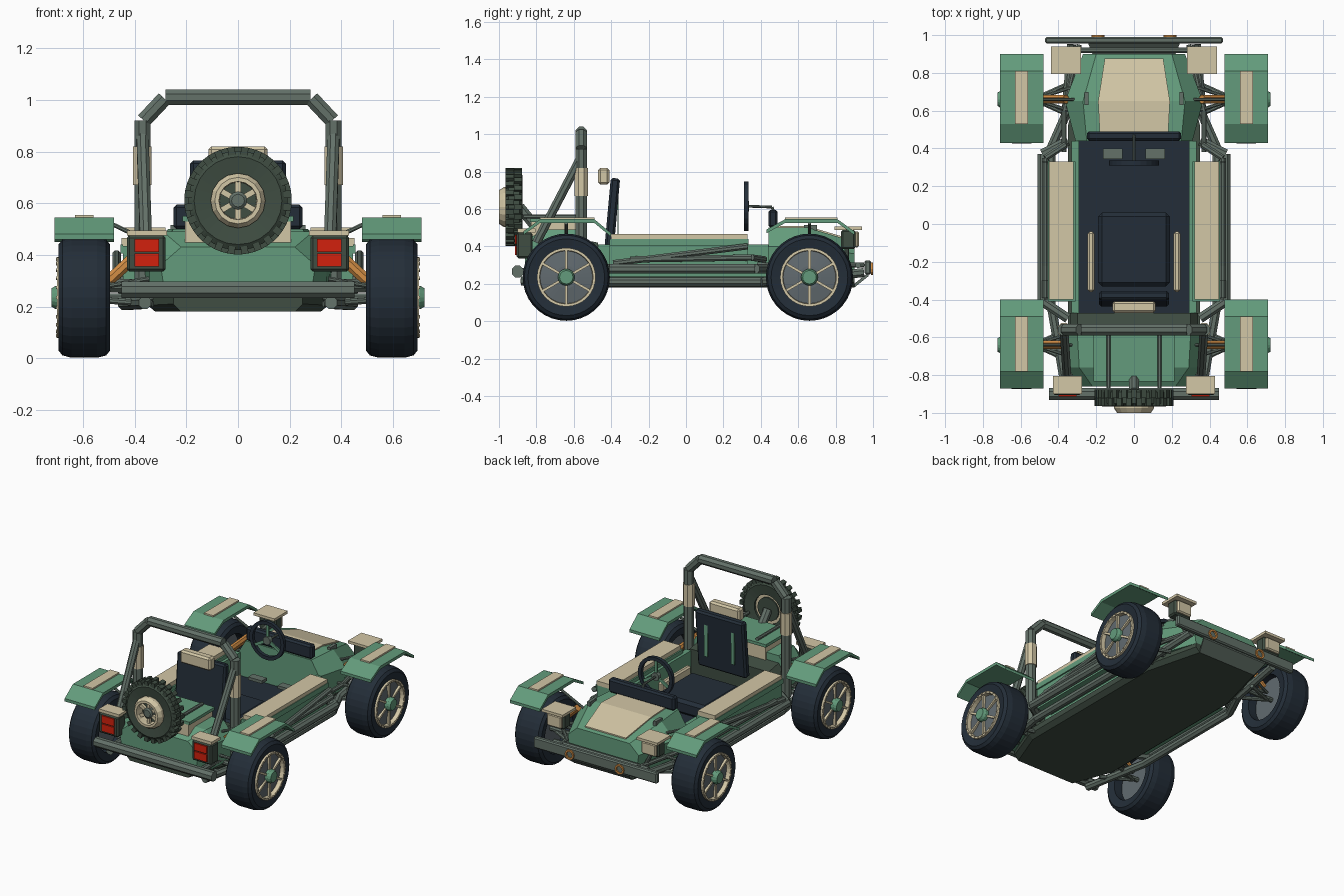
import bpy, bmesh
from math import pi, sin, cos
from mathutils import Matrix, Vector

cube = bpy.data.objects.get("Cube")
if cube:
    bpy.data.objects.remove(cube, do_unlink=True)


def material(name, r, g, b):
    m = bpy.data.materials.new(name)
    m.use_nodes = True
    m.diffuse_color = (r, g, b, 1)
    m.node_tree.nodes["Principled BSDF"].inputs["Base Color"].default_value = (r, g, b, 1)
    return m


GREEN = material("sage green", .125, .33, .2)
BEIGE = material("sand beige", .65, .57, .38)
STEEL = material("steel grey", .125, .165, .14)
NAVY = material("dark navy", .017, .027, .04)
DARK = material("dark green rubber", .05, .075, .055)
RED = material("lamp red", .65, .015, .004)
ORANGE = material("copper orange", .65, .27, .06)
RIM = material("rim grey", .12, .145, .16)


def finish(name, bm, mat, matrix=None):
    if matrix:
        bm.transform(matrix)
    bmesh.ops.recalc_face_normals(bm, faces=bm.faces)
    me = bpy.data.meshes.new(name)
    bm.to_mesh(me)
    bm.free()
    me.materials.append(mat)
    ob = bpy.data.objects.new(name, me)
    bpy.context.collection.objects.link(ob)
    return ob


def box(name, mat, x, y, z, bevel=0, tilt=0):
    """Box from three (low, high) ranges, tilted about its x axis."""
    bm = bmesh.new()
    bmesh.ops.create_cube(bm, size=1)
    bm.transform(Matrix.Diagonal((x[1] - x[0], y[1] - y[0], z[1] - z[0], 1)))
    if bevel:
        bmesh.ops.bevel(bm, geom=bm.edges[:], offset=bevel, segments=1, affect='EDGES')
    mid = Vector((sum(x) / 2, sum(y) / 2, sum(z) / 2))
    return finish(name, bm, mat, Matrix.Translation(mid) @ Matrix.Rotation(tilt, 4, 'X'))


def pair(name, mat, x, y, z, bevel=0):
    for side, s in (("left", 1), ("right", -1)):
        box(side + "_" + name, mat, sorted((s * x[0], s * x[1])), y, z, bevel)


def tube(name, mat, r, *pts, sides=8):
    """Straight welded tube segments through the points."""
    bm = bmesh.new()
    for a, b in zip(pts, pts[1:]):
        a, b = Vector(a), Vector(b)
        rot = (b - a).to_track_quat('Z', 'Y').to_matrix().to_4x4()
        bmesh.ops.create_cone(bm, cap_ends=True, segments=sides, radius1=r, radius2=r,
                              depth=(b - a).length,
                              matrix=Matrix.Translation((a + b) / 2) @ rot @ Matrix.Rotation(pi / sides, 4, 'Z'))
    return finish(name, bm, mat)


def tube_pair(name, mat, r, *pts, sides=8):
    for side, s in (("left", 1), ("right", -1)):
        tube(side + "_" + name, mat, r, *[(s * p[0], p[1], p[2]) for p in pts], sides=sides)


def lathe(name, mat, profile, matrix, segs=32, closed=False):
    """Spin (radius, offset) points about the local x axis."""
    bm = bmesh.new()
    rings = [[bm.verts.new((o, r * cos(2 * pi * i / segs), r * sin(2 * pi * i / segs)))
              for i in range(segs)] for r, o in profile]
    steps = list(zip(rings, rings[1:])) + ([(rings[-1], rings[0])] if closed else [])
    for a, b in steps:
        for i in range(segs):
            j = (i + 1) % segs
            bm.faces.new((a[i], a[j], b[j], b[i]))
    if not closed:
        bm.faces.new(rings[0])
        bm.faces.new(rings[-1])
    return finish(name, bm, mat, matrix)


def spread(name, mat, n, size, r, off, matrix, phase=0):
    """Small boxes arranged in a circle about the local x axis."""
    bm = bmesh.new()
    for i in range(n):
        bmesh.ops.create_cube(bm, size=1, matrix=Matrix.Rotation(2 * pi * (i + phase) / n, 4, 'X')
                              @ Matrix.Translation((off, 0, r)) @ Matrix.Diagonal((*size, 1)))
    return finish(name, bm, mat, matrix)


def loft(name, mat, sections):
    """Hull of hexagonal sections: y, (half width, z) at the base, waist and top."""
    bm = bmesh.new()
    rings = []
    for y, *lv in sections:
        pts = [(w, z) for w, z in lv] + [(-w, z) for w, z in reversed(lv)]
        rings.append([bm.verts.new((x, y, z)) for x, z in pts])
    for a, b in zip(rings, rings[1:]):
        for i in range(len(a)):
            j = (i + 1) % len(a)
            bm.faces.new((a[i], a[j], b[j], b[i]))
    bm.faces.new(rings[0])
    bm.faces.new(rings[-1])
    return finish(name, bm, mat)


def sheet(name, mat, rows, thick):
    """Thickened strip along y from rows of (low x, high x, y, z)."""
    bm = bmesh.new()
    layers = []
    for x0, x1, y, z in rows:
        layers.append([bm.verts.new(p) for p in
                       ((x0, y, z), (x1, y, z), (x1, y, z - thick), (x0, y, z - thick))])
    for a, b in zip(layers, layers[1:]):
        for i in range(4):
            j = (i + 1) % 4
            bm.faces.new((a[i], a[j], b[j], b[i]))
    bm.faces.new(layers[0])
    bm.faces.new(layers[-1])
    return finish(name, bm, mat)


# Road wheels, suspension and fenders
axles = {"nose": (.66, [(.43, .49), (.53, .545), (.81, .545), (.9, .48)]),
         "tail": (-.64, [(-.87, .48), (-.78, .545), (-.49, .545), (-.4, .47)])}
for end, (ay, arch) in axles.items():
    for side, s in (("left", 1), ("right", -1)):
        tag = f"{end}_{side}_"
        M = Matrix.Translation((s * .595, ay, .235)) @ Matrix.Rotation(0 if s > 0 else pi, 4, 'Z')
        lathe(tag + "tyre", NAVY, [(.152, -.09), (.205, -.1), (.224, -.085), (.233, -.05), (.233, .05),
                                   (.224, .085), (.205, .1), (.152, .09)], M, 36, True)
        lathe(tag + "rim_disc", RIM, [(.153, -.03), (.153, .075), (.06, .088)], M)
        lathe(tag + "rim_ring", BEIGE, [(.157, .07), (.157, .105), (.143, .105), (.14, .07)], M, 32, True)
        spread(tag + "rim_bolts", BEIGE, 24, (.012, .01, .01), .15, .104, M)
        spread(tag + "spokes", BEIGE, 6, (.016, .014, .11), .092, .09, M)
        lathe(tag + "hub_cap", GREEN, [(.045, .07), (.045, .11), (.036, .127)], M, 16)
        xs = (.48, .71) if s > 0 else (-.71, -.48)
        sheet(tag + "fender", GREEN, [(*xs, y, z) for y, z in arch], .02)
        strip = sorted((s * .56, s * .63))
        box(tag + "fender_strip", BEIGE, strip, (arch[1][0], arch[2][0]), (.545, .555))
        if end == "nose":
            skirt = ((.43, .49), (.53, .545))
        for n, dy in enumerate((-.09, .09)):
            tube(f"{tag}control_arm_{n}", STEEL, .013, (s * .33, ay + dy, .21), (s * .53, ay, .225))
            tube(f"{tag}upper_arm_{n}", STEEL, .01, (s * .33, ay + dy * .7, .31), (s * .53, ay, .275))
        tube(tag + "axle", STEEL, .016, (s * .3, ay, .235), (s * .57, ay, .235))
        tube(tag + "shock", ORANGE, .024, (s * .36, ay, .43), (s * .5, ay, .3))
        tube(tag + "fender_stay", STEEL, .009, (s * .3, ay, .43), (s * .5, ay, .525))

# Hull: belly pan, tail, nose and cockpit floor
loft("belly_pan", DARK, [(-.86, (.22, .18), (.25, .21), (.25, .235)), (-.6, (.32, .18), (.35, .205), (.35, .24)),
                         (.52, (.32, .18), (.35, .205), (.35, .24)), (.9, (.22, .18), (.25, .21), (.25, .24))])
loft("tail_hull", GREEN, [(-.86, (.28, .235), (.3, .36), (.22, .43)), (-.76, (.34, .235), (.345, .4), (.29, .49)),
                          (-.58, (.35, .235), (.37, .4), (.3, .49))])
loft("tail_bulkhead", DARK, [(-.58, (.33, .235), (.34, .38), (.3, .44)), (-.47, (.33, .235), (.34, .38), (.3, .42))])
loft("nose_hull", GREEN, [(.44, (.3, .235), (.31, .4), (.25, .5)), (.65, (.34, .235), (.365, .4), (.27, .5)),
                          (.9, (.25, .235), (.27, .36), (.2, .425))])
sheet("hood_panel", BEIGE, [(-.18, .18, .46, .508), (-.19, .19, .65, .508), (-.155, .155, .875, .441)], .009)
pair("hood_latch", STEEL, (.24, .262), (.63, .7), (.485, .515))
box("cockpit_floor", NAVY, (-.29, .29), (-.47, .44), (.23, .25))
pair("side_wall", GREEN, (.29, .33), (-.47, .44), (.2, .41))
pair("side_pod", GREEN, (.31, .445), (-.41, .33), (.27, .435))
pair("side_pod_lid", BEIGE, (.32, .45), (-.4, .33), (.435, .465))
pair("side_pod_trim", GREEN, (.445, .454), (-.41, .335), (.405, .44))

# Side rails and chassis tubes
tube_pair("side_rail", STEEL, .028, (.35, -.5, .28), (.485, -.41, .28), (.485, .37, .28), (.35, .44, .28))
tube_pair("lower_rail", STEEL, .026, (.36, -.88, .215), (.44, -.42, .21), (.44, .4, .21), (.36, .58, .22), (.33, .95, .26))
tube_pair("diagonal_rail", STEEL, .018, (.47, -.39, .31), (.47, .33, .4))
tube_pair("upper_rail", STEEL, .018, (.47, -.3, .33), (.47, .35, .34), (.36, .42, .33))
tube_pair("nose_rail", STEEL, .015, (.37, .38, .3), (.37, .6, .3), (.29, .95, .3))

# Roll bar
tube_pair("roll_post", STEEL, .034, (.37, -.56, .24), (.37, -.56, .92))
tube_pair("roll_bend", STEEL, .032, (.365, -.56, .92), (.285, -.56, 1.005))
tube("roll_top", STEEL, .032, (-.28, -.56, 1.01), (.28, -.56, 1.01))
tube_pair("roll_brace", STEEL, .025, (.37, -.57, .86), (.355, -.8, .42))
tube_pair("post_sleeve", BEIGE, .039, (.37, -.56, .67), (.37, -.56, .82))

# Rear locker and spare wheel
box("locker", BEIGE, (-.205, .205), (-.83, -.57), (.42, .53))
box("locker_lid", GREEN, (-.215, .215), (-.835, -.56), (.53, .55))
tube_pair("spare_carrier", STEEL, .012, (.135, -.58, .56), (.135, -.87, .56))
S = Matrix.Translation((0, -.92, .61)) @ Matrix.Rotation(-pi / 2, 4, 'Z')
lathe("spare_tyre", DARK, [(.1, -.035), (.17, -.045), (.192, -.03), (.192, .03), (.17, .045), (.1, .035)], S, 24, True)
for row, off in enumerate((-.022, .022)):
    spread(f"spare_tread_{row}", DARK, 24, (.044, .028, .03), .193, off, S, row / 2)
lathe("spare_rim_ring", BEIGE, [(.106, -.02), (.106, .055), (.09, .08), (.074, .08), (.07, -.02)], S, 16, True)
lathe("spare_rim_disc", DARK, [(.08, -.03), (.08, .02)], S, 16)
spread("spare_spokes", BEIGE, 6, (.02, .022, .055), .053, .045, S)
lathe("spare_hub", STEEL, [(.035, 0), (.035, .06), (.025, .068)], S, 12)
tube("spare_mount", STEEL, .03, (0, -.89, .61), (0, -.8, .5))

# Tail lights and headlights
pair("tail_light_box", DARK, (.28, .43), (-.905, -.82), (.335, .475), .01)
pair("tail_light_cap", BEIGE, (.275, .43), (-.9, -.805), (.475, .495))
for n, z in enumerate((.355, .412)):
    pair(f"tail_lens_{n}", RED, (.305, .4), (-.914, -.9), (z, z + .05))
pair("headlight_box", DARK, (.295, .425), (.83, .905), (.385, .49), .01)
pair("headlight_lens", BEIGE, (.305, .415), (.9, .925), (.395, .48), .008)
pair("headlight_cap", BEIGE, (.28, .44), (.795, .94), (.488, .506))
tube_pair("light_stalk", STEEL, .013, (.35, .86, .4), (.3, .86, .3))

# Bumpers and tow rings
tube("tail_bumper", STEEL, .034, (-.45, -.9, .265), (.45, -.9, .265))
tube_pair("tail_bumper_stay", STEEL, .02, (.33, -.9, .265), (.33, -.6, .265))
box("nose_bumper", STEEL, (-.47, .47), (.955, .99), (.25, .325), .008)
tube("nose_cross_tube", STEEL, .016, (-.36, .92, .3), (.36, .92, .3))
sheet("skid_plate", STEEL, [(-.22, .22, .9, .2), (-.25, .25, .975, .26)], .02)
for side, s in (("left", 1), ("right", -1)):
    R = Matrix.Translation((s * .19, .994, .28)) @ Matrix.Rotation(pi / 2, 4, 'Z')
    lathe(side + "_tow_ring", ORANGE, [(.022, -.006), (.034, -.006), (.034, .006), (.022, .006)], R, 12, True)

# Seat
box("seat_cushion", NAVY, (-.19, .19), (-.33, .06), (.25, .35), .02)
box("seat_back", NAVY, (-.185, .185), (-.42, -.37), (.37, .765), .012, -.09)
pair("seat_strap", GREEN, (.09, .115), (-.367, -.36), (.46, .69))
box("headrest", BEIGE, (-.115, .115), (-.47, -.41), (.73, .82), .012)
pair("seat_bolster", BEIGE, (.21, .245), (-.36, -.04), (.3, .37), .01)

# Dashboard, steering wheel and pedals
box("dashboard", NAVY, (-.25, .25), (.44, .49), (.5, .595), .012)
W = Matrix.Translation((0, .323, .615)) @ Matrix.Rotation(-pi / 2, 4, 'Z')
lathe("steering_rim", NAVY, [(.108, -.012), (.132, -.012), (.132, .012), (.108, .012)], W, 24, True)
spread("steering_spokes", GREEN, 3, (.01, .02, .1), .062, 0, W)
lathe("steering_hub", STEEL, [(.028, -.014), (.028, .014)], W, 12)
tube("steering_column", STEEL, .008, (0, .32, .615), (0, .46, .61), (0, .48, .56))
pair("pedal", STEEL, (.06, .165), (.345, .4), (.29, .31))
